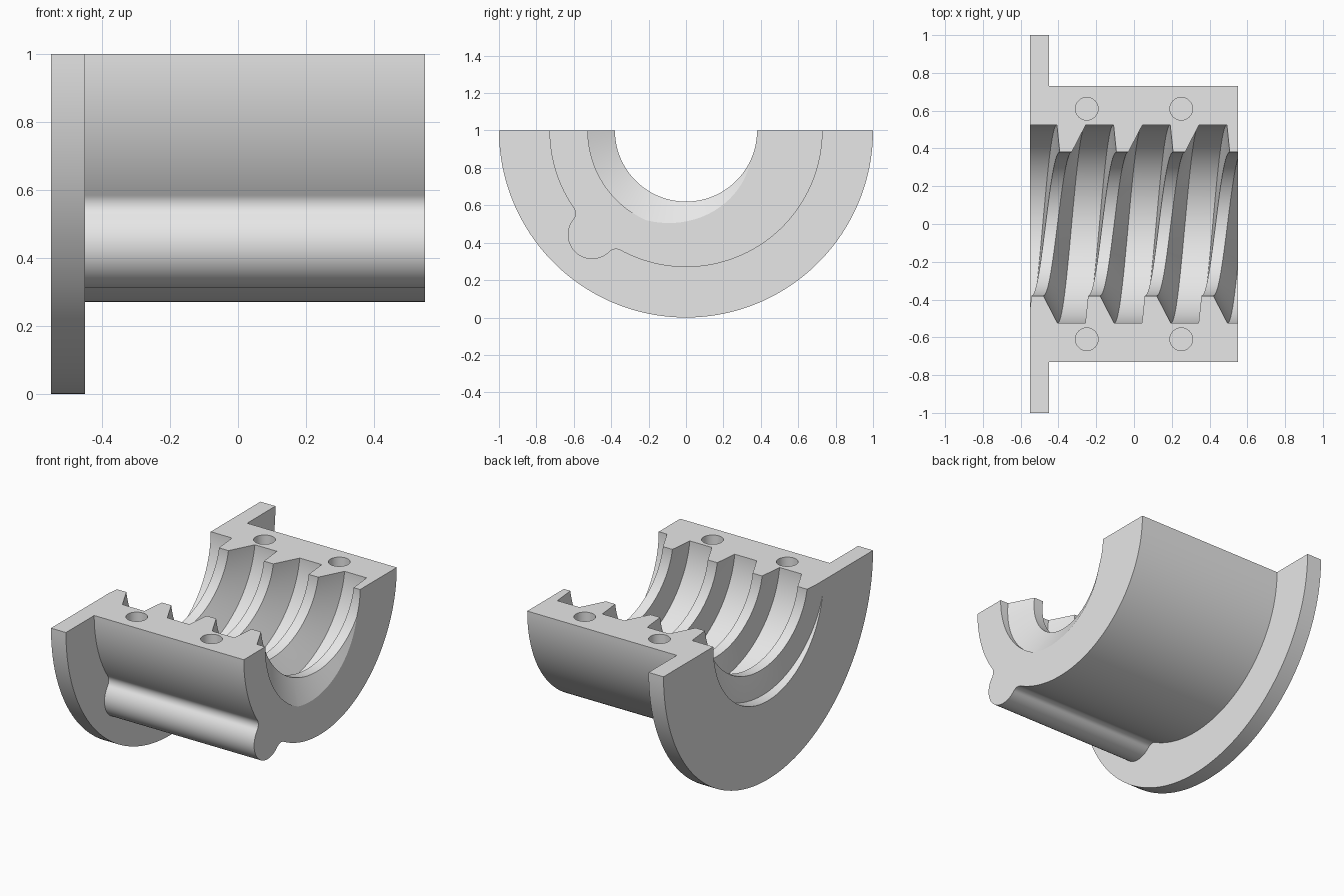
import bpy, bmesh
from math import sin, cos, acos, atan2, pi, radians, hypot

if "Cube" in bpy.data.objects:
    bpy.data.objects.remove(bpy.data.objects["Cube"])

# Dimensions: the bore axis runs along x at height AXIS
AXIS = 1.0
X0, X1, FLANGE_X = -0.55, 0.55, -0.45
R_FLANGE, R_BODY, R_ROOT, R_CREST = 1.0, 0.73, 0.525, 0.38
PITCH = 0.3

grey = bpy.data.materials.new("plain grey")
grey.use_nodes = True
grey.diffuse_color = (0.8, 0.8, 0.8, 1)
grey.node_tree.nodes["Principled BSDF"].inputs["Base Color"].default_value = (0.8, 0.8, 0.8, 1)


def arc(center, r, a0, a1, n):
    """Points (across, down) on an arc; angle 0 is +y, pi/2 is straight down."""
    return [(center[0] + r * cos(a0 + (a1 - a0) * i / n),
             center[1] + r * sin(a0 + (a1 - a0) * i / n)) for i in range(n + 1)]


def finish(bm, name):
    bmesh.ops.remove_doubles(bm, verts=bm.verts, dist=1e-5)
    bmesh.ops.recalc_face_normals(bm, faces=bm.faces)
    mesh = bpy.data.meshes.new(name)
    bm.to_mesh(mesh)
    bm.free()
    mesh.materials.append(grey)
    ob = bpy.data.objects.new(name, mesh)
    bpy.context.collection.objects.link(ob)
    return ob


def extrude_outline(name, outline, xa, xb):
    bm = bmesh.new()
    face = bm.faces.new([bm.verts.new((xa, u, AXIS - v)) for u, v in outline])
    new = bmesh.ops.extrude_face_region(bm, geom=[face])["geom"]
    bmesh.ops.translate(bm, vec=(xb - xa, 0, 0),
                        verts=[g for g in new if isinstance(g, bmesh.types.BMVert)])
    return finish(bm, name)


def combine(target, other, operation):
    mod = target.modifiers.new(operation.lower(), 'BOOLEAN')
    mod.object, mod.operation, mod.solver = other, operation, 'EXACT'
    bpy.context.view_layer.objects.active = target
    bpy.ops.object.modifier_apply(modifier=mod.name)
    bpy.data.objects.remove(other)


# Body outline: half ring with a filleted round rib on the front lower side
T, RIB_D, RIB_R, FIL = radians(132), 0.75, 0.13, 0.05
reach = R_BODY + FIL
spread = acos((reach ** 2 + RIB_D ** 2 - (RIB_R + FIL) ** 2) / (2 * RIB_D * reach))
t1, t2 = T - spread, T + spread
rib = (RIB_D * cos(T), RIB_D * sin(T))
f1 = (reach * cos(t1), reach * sin(t1))
f2 = (reach * cos(t2), reach * sin(t2))
b = atan2(f1[1] - rib[1], f1[0] - rib[0])
O = (0, 0)
inner = arc(O, 0.25, pi, 0, 48)
outer = (arc(O, R_BODY, 0, t1, 64)
         + arc(f1, FIL, t1 + pi, b + pi, 10)[1:]
         + arc(rib, RIB_R, b, 2 * T - b, 32)[1:]
         + arc(f2, FIL, 2 * T - b - pi, t2 - pi, 10)[1:]
         + arc(O, R_BODY, t2, pi, 20)[1:])
nut = extrude_outline("threaded_half_nut", outer + inner, FLANGE_X - 0.05, X1)

# Flange at the left end
flange = extrude_outline("flange", arc(O, R_FLANGE, 0, pi, 96) + inner, X0, FLANGE_X)
combine(nut, flange, 'UNION')

# Helical thread cutter: buttress profile swept round the axis
profile = []
for k in range(-3, 4):
    for x, r in ((-0.108, R_ROOT), (-0.093, R_CREST), (-0.03, R_CREST), (0.045, R_ROOT)):
        profile.append((x + k * PITCH, r))
profile += [(profile[-1][0], 0.2), (profile[0][0], 0.2)]
bm = bmesh.new()
rings = []
STEPS = 124
for i in range(STEPS + 1):
    t = radians(-3 + 186 * i / STEPS)
    rings.append([bm.verts.new((x - PITCH * t / (2 * pi), r * cos(t), AXIS - r * sin(t)))
                  for x, r in profile])
n = len(profile)
for a, c in zip(rings, rings[1:]):
    for j in range(n):
        k = (j + 1) % n
        bm.faces.new((a[j], a[k], c[k], c[j]))
bm.faces.new(rings[0])
bm.faces.new(rings[-1])
bmesh.ops.triangulate(bm, faces=bm.faces)
combine(nut, finish(bm, "thread_cutter"), 'DIFFERENCE')

# Blind dowel holes in the two flat joint faces
for x in (-0.25, 0.25):
    for y in (-0.61, 0.61):
        bpy.ops.mesh.primitive_cylinder_add(vertices=40, radius=0.06, depth=0.4,
                                            location=(x, y, AXIS))
        hole = bpy.context.object
        hole.name = "hole_cutter"
        hole.data.materials.append(grey)
        combine(nut, hole, 'DIFFERENCE')

# Smooth curved walls, sharp machined edges
bpy.ops.object.select_all(action='DESELECT')
nut.select_set(True)
bpy.context.view_layer.objects.active = nut
bpy.ops.object.shade_smooth_by_angle(angle=radians(25))
